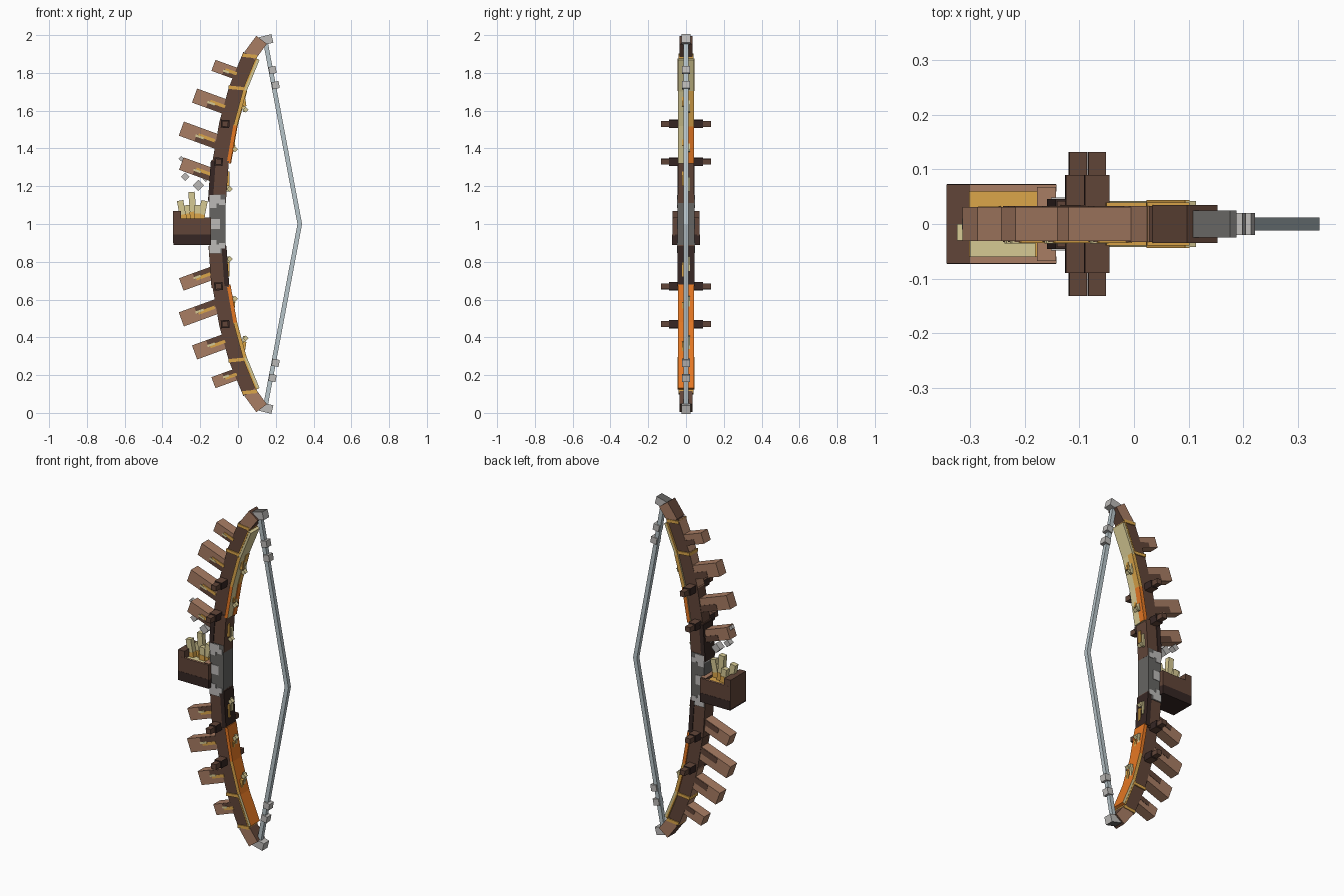
import bpy, bmesh, math
from mathutils import Matrix, Vector

old = bpy.data.objects.get("Cube")
if old:
    bpy.data.objects.remove(old, do_unlink=True)


def material(name, *srgb):
    lin = [((c + 0.055) / 1.055) ** 2.4 for c in srgb] + [1]
    m = bpy.data.materials.new(name)
    m.use_nodes = True
    m.diffuse_color = lin
    m.node_tree.nodes["Principled BSDF"].inputs["Base Color"].default_value = lin
    return m


light = material("light brown wood", .66, .49, .39)
brown = material("brown wood", .38, .27, .22)
dark = material("dark wood", .21, .15, .14)
gold = material("gold", .86, .65, .29)
tan = material("pale crystal", .84, .79, .58)
orange = material("orange glow", .90, .47, .14)
iron = material("dark iron", .40, .395, .385)
steel = material("pale steel", .74, .73, .72)
cord = material("bowstring grey", .72, .77, .79)


def box(name, x, z, size, mat, angle=0, side=1, off=(0, 0), y=0, rule=None, mats=()):
    """Box turned about y; side -1 mirrors it about the grip height."""
    c, s = math.cos(angle), math.sin(angle)
    px = x + off[0] * c + off[1] * s
    pz = z - off[0] * s + off[1] * c
    bm = bmesh.new()
    bmesh.ops.create_cube(bm, size=1)
    bmesh.ops.scale(bm, vec=size, verts=bm.verts)
    if rule:
        bm.normal_update()
        for f in bm.faces:
            f.material_index = rule(f.normal)
    bm.transform(Matrix.Translation((px, y, 1 + side * (pz - 1))) @ Matrix.Rotation(angle * side, 4, 'Y'))
    me = bpy.data.meshes.new(name)
    bm.to_mesh(me)
    bm.free()
    for m in (mat, *mats):
        me.materials.append(m)
    ob = bpy.data.objects.new(name, me)
    bpy.context.collection.objects.link(ob)
    return ob


def beam(name, p, q, thick, width, mat, side=1, extra=0, **kw):
    """Box running from p to q in the xz plane."""
    d = Vector(q) - Vector(p)
    mid = (Vector(p) + Vector(q)) / 2
    return box(name, mid.x, mid.y, (thick, width, d.length + extra), mat,
               math.atan2(d.x, d.y), side, **kw)


def back(n):
    return int(n.x < -.5)


def top(n):
    return int(n.z > .5)


def flank(n):
    return int(abs(n.y) > .5)


# Limb joints from the grip out to the tip
path = [(-.11, 1.12), (-.095, 1.33), (-.06, 1.53), (-.008, 1.72), (.062, 1.89), (.125, 1.975)]
thick = [.092, .08, .08, .078, .07]
width = [.084, .07, .066, .066, .07]

for s, tag in ((1, "upper_"), (-1, "lower_")):
    # Wooden limb segments, the tips with paler flanks
    for i in range(5):
        beam(f"{tag}limb_{i + 1}", path[i], path[i + 1], thick[i], width[i], brown, s,
             extra=.012 if i < 4 else 0, rule=flank if i == 4 else back,
             mats=[light if i > 1 else brown])

    # Dark rail beside the grip: on the back above it, on the belly below it
    beam(tag + "dark_rail", path[0], path[1], .026, .092, dark, s, off=(-.036 * s, 0))

    # Belly plates, with side faces in another colour
    edges = [orange, gold, tan]
    for i in range(3):
        beam(f"{tag}belly_plate_{i + 1}", path[i + 1], path[i + 2], .02, .084, tan if s > 0 else orange, s,
             off=(.046, 0), rule=flank, mats=[edges[i]])
    beam(tag + "gold_edge", path[3], path[4], .009, .088, gold, s, off=(.038, 0))
    if s > 0:
        for i, m in ((1, orange), (2, gold)):
            beam("half_plate", path[i], path[i + 1], .004, .036, m, off=(.057, 0), y=.0235)

    # Gold bands
    for i in (3, 4):
        box(tag + "gold_band", *path[i], (thick[i] + .008, .078, .018), gold, .1, s)

    # Side clamps with narrower pegs
    for i in (1, 2):
        x, z = path[i]
        box(tag + "clamp_bar", x - .008, z, (.045, .18, .042), dark, .05, s,
            rule=lambda n: int(abs(n.z) > .5), mats=[brown])
        box(tag + "clamp_peg", x - .008, z, (.032, .264, .03), brown, .05, s)

    # Fins on the back of the limb, with dark inlay and bright streaks on the front
    fins = [(-.13, 1.84, .16, .062), (-.23, 1.68, .21, .079),
            (-.30, 1.505, .23, .079), (-.30, 1.32, .2, .07)]
    for x, z, length, h in fins:
        a = .35
        box(tag + "fin", x, z, (length, .062, h), light, a, s, (length / 2, 0))
        box(tag + "fin_inlay", x, z, (length * .6, .066, h * .45), brown, a, s, (length * .68, -h * .24))
        box(tag + "fin_streak", x, z, (length * .4, .008, .017), gold, a, s, (length * .62, 0), y=-.031)
        box(tag + "fin_glint", x, z, (length * .2, .009, .011), tan, a, s, (length * .46, -.008), y=-.0315)

    # Small shards growing from the belly
    for x, z, a in ((.035, 1.66, -.15), (-.022, 1.45, -.1), (-.05, 1.24, 0)):
        for y, dz in ((-.012, 0), (.014, -.03)):
            box(tag + "belly_shard", x - .005, z + dz, (.018, .016, .075), gold if y < 0 else tan, a, s, y=y)
        box(tag + "belly_chip", x + .006, z - .055, (.022, .022, .022), tan, math.pi / 4, s)

    # Tip cap with a dark end, string and string beads
    box(tag + "tip_cap", .14, 1.972, (.086, .05, .046), steel, -.25, s,
        rule=lambda n: int(n.z * s > .5), mats=[iron])
    beam(tag + "string", (.148, 1.95), (.327, 1.0), .024, .024, cord, s, extra=.004)
    for x, z in ((.183, 1.815), (.199, 1.735)):
        box(tag + "string_bead", x, z, (.038, .04, .038), steel, -.18, s)

    # Steel flakes on the grip
    for x, z, w, h in ((-.122, 1.13, .06, .045), (-.085, 1.115, .03, .03), (-.132, 1.1, .038, .03)):
        box(tag + "grip_flake", x, z, (w, .096, h), steel, 0, s)

# Grip
box("grip", -.108, 1, (.086, .09, .31), iron)
box("grip_middle_flake", -.12, 1, (.05, .096, .055), steel)

# Shard box: body, rim walls and glowing filling
box("box_body", -.242, .945, (.195, .132, .11), dark, rule=flank, mats=[brown])
box("box_base_trim", -.242, .917, (.199, .147, .054), dark)
box("box_filling", -.24, 1.005, (.15, .12, .03), gold)
box("box_filling_pale", -.24, 1.021, (.12, .05, .006), tan, y=-.034)
for y in (-.066, .066):
    box("box_side_wall", -.242, .985, (.2, .013, .09), brown, y=y, rule=top, mats=[light])
box("box_outer_wall", -.322, .985, (.042, .144, .17), brown)
box("box_inner_wall", -.16, .985, (.034, .136, .1), brown, rule=top, mats=[light])

# Crystal shards with gold feet standing in the box
for x, y, z, h, a in ((-.305, -.015, 1.06, .13, -.18), (-.25, .005, 1.09, .16, -.08),
                      (-.2, -.012, 1.06, .13, .2), (-.275, .016, 1.05, .1, -.1),
                      (-.225, -.016, 1.05, .1, .03)):
    box("crystal_shard", x + .01, z, (.034, .03, h), tan, a, y=y)
    box("crystal_foot", x + .01, z, (.037, .033, .05), gold, a, y=y, off=(0, .03 - h / 2))

# Loose steel chips above the box
for x, z, d in ((-.21, 1.205, .042), (-.28, 1.25, .032), (-.3, 1.345, .02), (-.17, 1.24, .025)):
    box("loose_chip", x, z, (d, d, d), steel, math.pi / 4)
